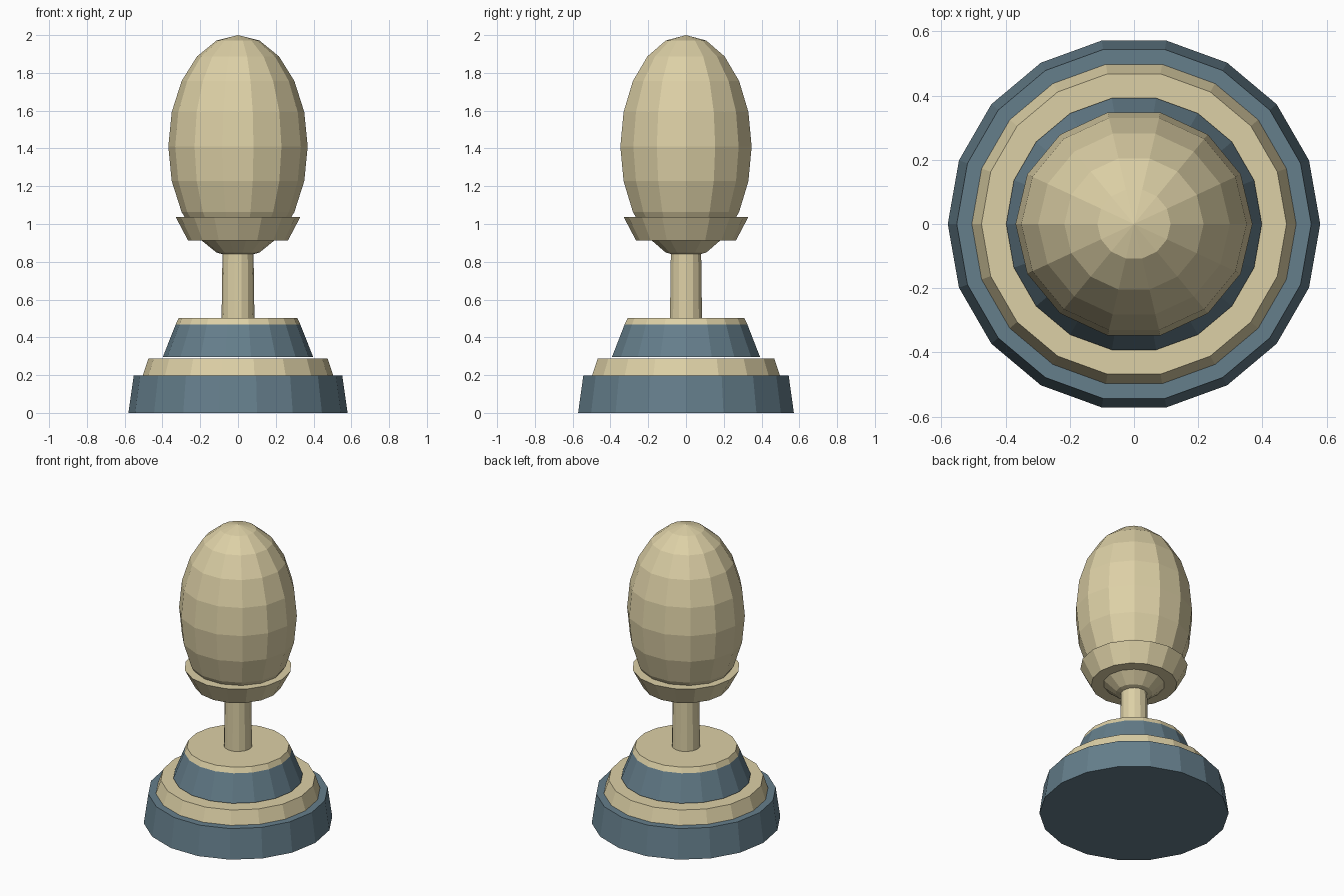
import bpy, math

if "Cube" in bpy.data.objects:
    bpy.data.objects.remove(bpy.data.objects["Cube"])


def material(name, rgb):
    m = bpy.data.materials.new(name)
    m.diffuse_color = (*rgb, 1)
    m.use_nodes = True
    m.node_tree.nodes["Principled BSDF"].inputs["Base Color"].default_value = m.diffuse_color
    return m


CREAM = material("cream", (0.72, 0.63, 0.38))
BLUE = material("slate_blue", (0.13, 0.21, 0.26))


def lathe(name, profile, sides, mat, y_scale=1.0):
    """Closed faceted solid of revolution from (radius, z) rings, listed bottom to top."""
    verts, faces, rings = [], [], []
    for r, z in profile:
        start = len(verts)
        for i in range(sides if r else 1):
            a = 2 * math.pi * i / sides
            verts.append((r * math.cos(a), r * math.sin(a) * y_scale, z))
        rings.append(list(range(start, len(verts))))
    for lo, hi in zip(rings, rings[1:]):
        for i in range(sides):
            j = (i + 1) % sides
            if len(lo) == 1:
                faces.append((lo[0], hi[j], hi[i]))
            elif len(hi) == 1:
                faces.append((lo[i], lo[j], hi[0]))
            else:
                faces.append((lo[i], lo[j], hi[j], hi[i]))
    if len(rings[0]) > 1:
        faces.append(rings[0][::-1])
    if len(rings[-1]) > 1:
        faces.append(rings[-1])
    mesh = bpy.data.meshes.new(name)
    mesh.from_pydata(verts, [], faces)
    mesh.materials.append(mat)
    obj = bpy.data.objects.new(name, mesh)
    bpy.context.collection.objects.link(obj)
    return obj


# Stepped pedestal
lathe("base_plinth", [(0.58, 0), (0.552, 0.197)], 18, BLUE)
lathe("base_step", [(0.505, 0.197), (0.475, 0.287)], 18, CREAM)
lathe("upper_plinth", [(0.398, 0.296), (0.33, 0.468)], 18, BLUE)
lathe("upper_cap", [(0.33, 0.468), (0.314, 0.502)], 18, CREAM)

# Stem and the flared cup holding the egg
lathe("stem", [(0.087, 0.502), (0.082, 0.87)], 14, CREAM)
lathe("cup", [(0.264, 0.912), (0.33, 1.037)], 16, CREAM)

# Faceted egg: stretched sphere with ten rings of faces
egg = [(0.0 if k in (0, 10) else 0.369 * math.sin(math.pi * k / 10),
        1.41 - 0.59 * math.cos(math.pi * k / 10)) for k in range(11)]
lathe("egg", egg, 14, CREAM, 0.966)
